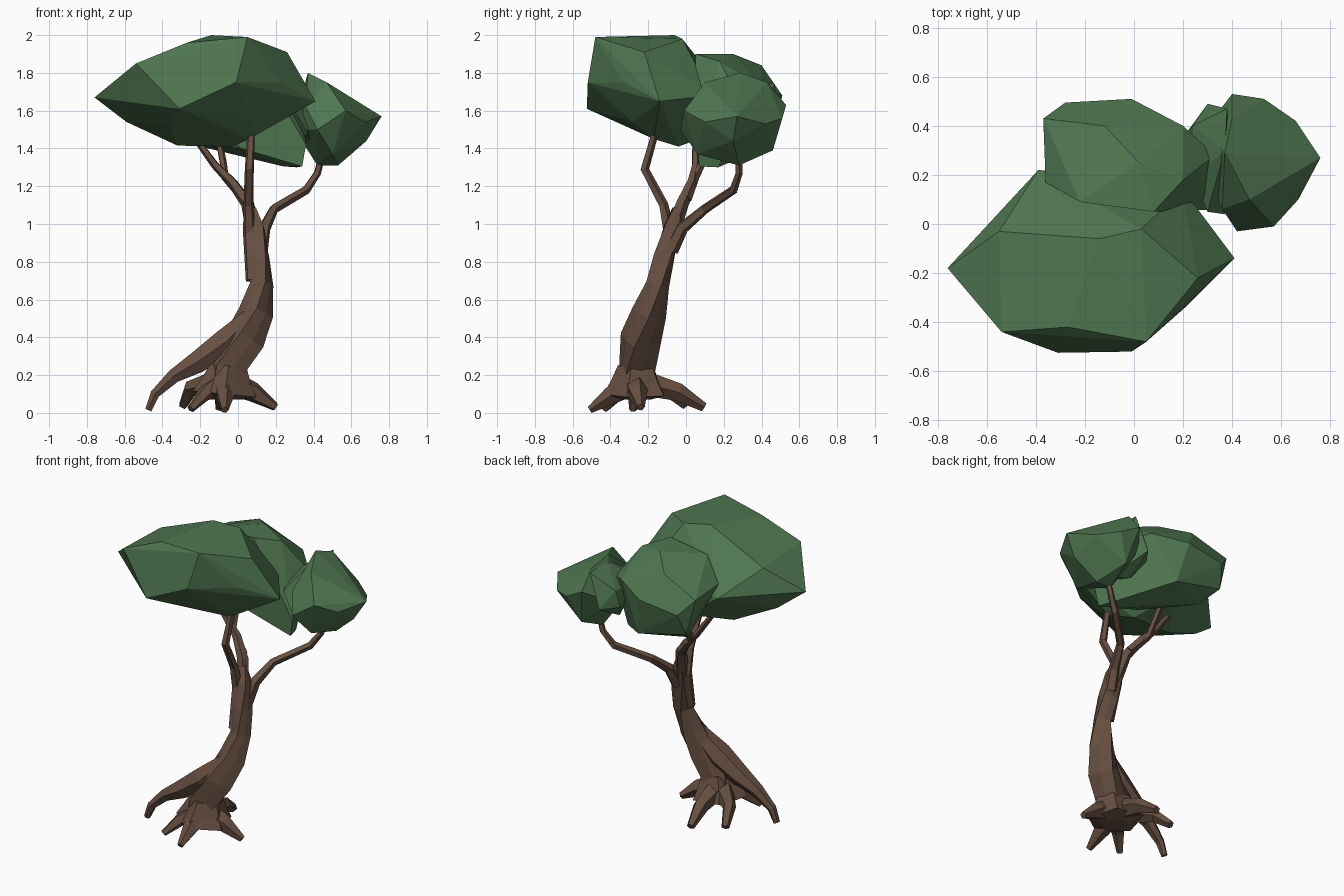
import bpy, bmesh, math
from mathutils import Vector


def material(name, rgb):
    m = bpy.data.materials.new(name)
    m.diffuse_color = (*rgb, 1)
    return m


BARK = material("bark brown", (0.135, 0.078, 0.054))
LEAF = material("leaf green", (0.078, 0.18, 0.08))


def finish(name, bm, mat):
    bmesh.ops.recalc_face_normals(bm, faces=bm.faces)
    me = bpy.data.meshes.new(name)
    bm.to_mesh(me)
    bm.free()
    me.materials.append(mat)
    ob = bpy.data.objects.new(name, me)
    bpy.context.collection.objects.link(ob)
    return ob


def tube(name, path, sides=5, twist=0.0, ridge=0.0):
    """Faceted tapering limb through (x, y, z, radius) points."""
    bm = bmesh.new()
    pts = [Vector(p[:3]) for p in path]
    rings = []
    for i, p in enumerate(pts):
        t = (pts[min(i + 1, len(pts) - 1)] - pts[max(i - 1, 0)]).normalized()
        ref = Vector((0, 1, 0)) if abs(t.y) < 0.75 else Vector((1, 0, 0))
        if i:  # carry the previous frame along so rings stay aligned
            ref = u
        u = (ref - t * ref.dot(t)).normalized()
        v = t.cross(u)
        ring = []
        for k in range(sides):
            a = 2 * math.pi * k / sides + twist * i
            r = path[i][3] * (1 + (ridge if k % 2 else -ridge))
            q = p + (u * math.cos(a) + v * math.sin(a)) * r
            q.z = max(q.z, 0.0)
            ring.append(bm.verts.new(q))
        rings.append(ring)
    for a, b in zip(rings, rings[1:]):
        for k in range(sides):
            n = (k + 1) % sides
            bm.faces.new((a[k], a[n], b[n], b[k]))
    bm.faces.new(rings[0])
    bm.faces.new(rings[-1])
    return finish(name, bm, BARK)


def clump(name, points):
    """Faceted leaf mass: convex hull of a few corner points."""
    bm = bmesh.new()
    for p in points:
        bm.verts.new(p)
    res = bmesh.ops.convex_hull(bm, input=bm.verts)
    junk = [g for g in res["geom_interior"] if isinstance(g, bmesh.types.BMVert)]
    bmesh.ops.delete(bm, geom=junk, context="VERTS")
    bmesh.ops.dissolve_limit(bm, angle_limit=math.radians(6),
                             verts=bm.verts, edges=bm.edges)
    return finish(name, bm, LEAF)


# Leaning, twisting trunk
tube("trunk", [(-0.07, -0.265, 0.10, 0.09), (-0.06, -0.26, 0.23, 0.098),
               (0.035, -0.24, 0.39, 0.10), (0.095, -0.195, 0.53, 0.083),
               (0.125, -0.15, 0.68, 0.058), (0.11, -0.115, 0.83, 0.058),
               (0.095, -0.075, 0.98, 0.048), (0.07, -0.05, 1.08, 0.025)],
     8, 0.25, 0.12)

# Skirt joining the roots to the trunk
tube("root_flare", [(-0.07, -0.26, 0.07, 0.08), (-0.07, -0.26, 0.10, 0.16),
                    (-0.06, -0.26, 0.17, 0.125), (-0.05, -0.26, 0.25, 0.092)],
     10, 0.0, 0.1)

# Long root sweeping up the left side of the trunk
tube("left_root", [(-0.475, -0.28, 0.015, 0.02), (-0.44, -0.28, 0.10, 0.028),
                   (-0.34, -0.27, 0.195, 0.042), (-0.22, -0.26, 0.265, 0.065),
                   (-0.07, -0.25, 0.37, 0.082), (0.06, -0.22, 0.50, 0.055)], 6)

# Spreading roots: tip, knee, then shared root crown
crown = (-0.07, -0.27, 0.17, 0.075)
for name, tip, knee in (
        ("front_root", (-0.07, -0.51, 0.015, 0.02), (-0.07, -0.40, 0.09, 0.05)),
        ("front_left_root", (-0.25, -0.43, 0.02, 0.02), (-0.18, -0.36, 0.10, 0.04)),
        ("right_root", (0.20, -0.24, 0.03, 0.022), (0.08, -0.26, 0.11, 0.055)),
        ("back_root", (-0.10, 0.095, 0.03, 0.025), (-0.08, -0.04, 0.11, 0.05)),
        ("back_left_root", (-0.29, 0.0, 0.04, 0.025), (-0.25, -0.10, 0.13, 0.042))):
    tube(name, [tip, knee, crown], 5)

# Branches
tube("front_branch", [(0.07, -0.15, 0.70, 0.03), (0.06, -0.09, 0.95, 0.035),
                      (0.055, -0.12, 1.10, 0.027), (0.06, -0.22, 1.29, 0.025),
                      (0.07, -0.16, 1.50, 0.02)])
tube("back_branch", [(0.09, -0.09, 0.92, 0.045), (0.05, -0.02, 1.11, 0.036),
                     (-0.03, 0.03, 1.22, 0.028), (-0.12, 0.05, 1.31, 0.022),
                     (-0.23, 0.05, 1.46, 0.017)])
tube("back_branch_fork", [(0.04, 0.0, 1.13, 0.03), (-0.07, 0.05, 1.25, 0.022),
                          (-0.08, 0.09, 1.33, 0.02), (-0.11, 0.14, 1.48, 0.016)])
tube("right_branch", [(0.12, -0.08, 0.86, 0.04), (0.14, -0.02, 0.98, 0.034),
                      (0.19, 0.10, 1.08, 0.026), (0.36, 0.25, 1.18, 0.024),
                      (0.42, 0.28, 1.27, 0.02), (0.46, 0.28, 1.42, 0.016)])

# Canopy
clump("front_canopy", [
    (-0.76, -0.18, 1.67), (-0.54, -0.44, 1.85), (-0.31, -0.525, 1.61),
    (-0.01, -0.52, 1.75), (0.05, -0.48, 1.99), (-0.27, -0.42, 1.96),
    (0.26, -0.22, 1.91), (0.22, -0.33, 1.75), (0.41, -0.14, 1.65),
    (0.08, -0.28, 1.54), (-0.37, -0.32, 1.53), (-0.59, -0.12, 1.54),
    (-0.32, -0.05, 1.415), (-0.03, -0.04, 1.41), (0.06, -0.17, 1.45),
    (-0.14, -0.06, 2.0), (0.03, -0.02, 1.98), (-0.55, -0.03, 1.83),
    (-0.39, 0.22, 1.68), (0.2, 0.14, 1.68), (-0.15, 0.2, 1.5)])
clump("back_canopy", [
    (-0.37, 0.43, 1.74), (-0.28, 0.495, 1.64), (-0.01, 0.51, 1.68),
    (0.20, 0.40, 1.72), (0.33, 0.28, 1.66), (0.20, 0.18, 1.86),
    (0.08, 0.05, 1.90), (-0.22, 0.09, 1.88), (-0.36, 0.17, 1.75),
    (0.02, 0.25, 1.90), (-0.12, 0.40, 1.84), (0.04, 0.45, 1.42),
    (-0.31, 0.44, 1.50), (-0.24, 0.32, 1.42), (0.02, 0.06, 1.40),
    (0.24, 0.12, 1.305), (0.34, 0.07, 1.305), (0.31, 0.17, 1.30),
    (0.36, 0.06, 1.42)])
clump("inner_right_canopy", [
    (0.30, 0.05, 1.60), (0.37, 0.04, 1.48), (0.24, 0.18, 1.62),
    (0.22, 0.38, 1.52), (0.24, 0.40, 1.63), (0.38, 0.47, 1.74),
    (0.37, 0.30, 1.76), (0.40, 0.25, 1.40), (0.30, 0.49, 1.52),
    (0.28, 0.30, 1.42)])
clump("right_canopy", [
    (0.37, 0.29, 1.80), (0.40, 0.53, 1.63), (0.53, 0.51, 1.56),
    (0.40, 0.43, 1.75), (0.58, 0.25, 1.68), (0.66, 0.42, 1.53),
    (0.76, 0.27, 1.57), (0.67, 0.10, 1.54), (0.57, -0.01, 1.60),
    (0.42, -0.03, 1.50), (0.47, 0.10, 1.75), (0.36, 0.06, 1.62),
    (0.30, 0.40, 1.55), (0.68, 0.25, 1.44),
    (0.53, 0.28, 1.31), (0.42, 0.28, 1.31), (0.45, 0.46, 1.39),
    (0.50, 0.06, 1.37), (0.30, 0.20, 1.50)])
